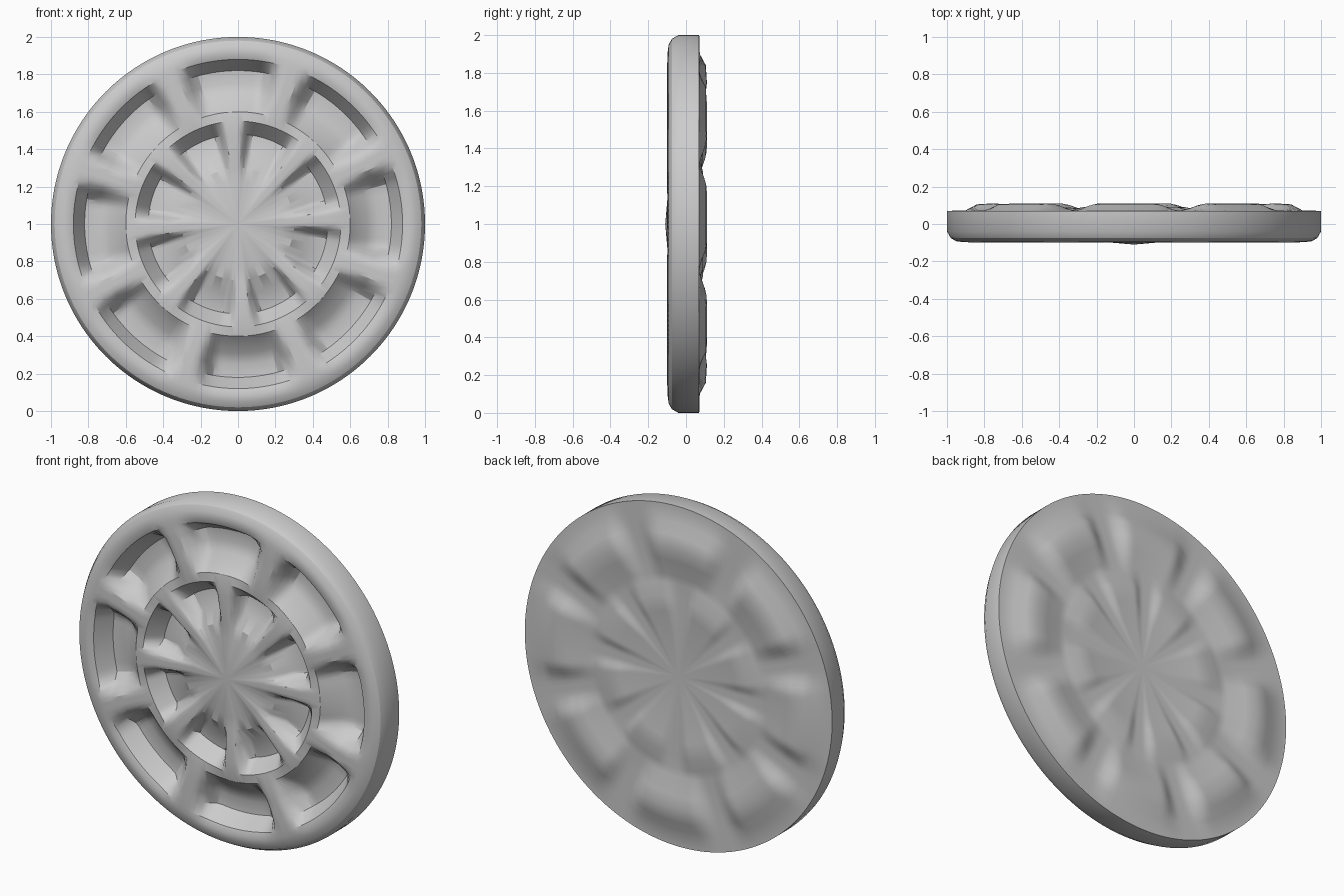
import bpy, bmesh, math

cube = bpy.data.objects.get("Cube")
if cube:
    bpy.data.objects.remove(cube, do_unlink=True)

SEGMENTS = 192
POCKETS = 8
TURN = math.radians(3)          # slight rotation of the pocket pattern
STEP = 2 * math.pi / POCKETS

# Each ring: radius, plain depth, depth in outer pocket, depth in inner pocket
FRONT = [
    (0.23, -0.085, -0.09, -0.08),
    (0.30, -0.092, -0.092, -0.075),
    (0.38, -0.098, -0.098, -0.02),
    (0.48, -0.10, -0.10, -0.01),
    (0.55, -0.10, -0.10, -0.095),
    (0.60, -0.10, -0.092, -0.10),
    (0.69, -0.10, -0.005, -0.10),
    (0.75, -0.10, 0.015, -0.10),
    (0.82, -0.10, 0.01, -0.10),
    (0.88, -0.10, -0.085, -0.10),
    (0.91, -0.098, -0.097, -0.098),
    (0.95, -0.092, -0.092, -0.092),
    (0.98, -0.075, -0.075, -0.075),
    (1.00, -0.04, -0.04, -0.04),
]
BACK = [
    (1.00, 0.07, 0.07, 0.07),
    (0.90, 0.07, 0.073, 0.07),
    (0.84, 0.07, 0.105, 0.07),
    (0.76, 0.07, 0.11, 0.07),
    (0.69, 0.07, 0.102, 0.07),
    (0.59, 0.07, 0.073, 0.07),
    (0.54, 0.07, 0.07, 0.073),
    (0.47, 0.07, 0.07, 0.09),
    (0.38, 0.07, 0.07, 0.085),
    (0.28, 0.07, 0.07, 0.072),
]


def pocket_weight(angle, offset, inner, outer):
    """1 inside a pocket, easing to 0 across its end walls."""
    d = abs((angle - TURN - offset + STEP / 2) % STEP - STEP / 2)
    t = (math.radians(outer) - d) / math.radians(outer - inner)
    t = max(0.0, min(1.0, t))
    return t * t * (3 - 2 * t)


def add_ring(bm, row):
    radius, plain, outer_depth, inner_depth = row
    ring = []
    for i in range(SEGMENTS):
        a = 2 * math.pi * i / SEGMENTS
        y = plain
        y += (outer_depth - plain) * pocket_weight(a, 0, 11, 20)
        y += (inner_depth - plain) * pocket_weight(a, STEP / 2, 10, 19)
        ring.append(bm.verts.new((radius * math.cos(a), y, 1 + radius * math.sin(a))))
    return ring


def close_centre(bm, ring, depth):
    tip = bm.verts.new((0, depth, 1))
    for i in range(SEGMENTS):
        bm.faces.new((tip, ring[i], ring[(i + 1) % SEGMENTS]))


# Disc: concentric rings from the front centre, around the rim, to the back centre
bm = bmesh.new()
rings = [add_ring(bm, row) for row in FRONT + BACK]
for a, b in zip(rings, rings[1:]):
    for i in range(SEGMENTS):
        j = (i + 1) % SEGMENTS
        bm.faces.new((a[i], b[i], b[j], a[j]))
close_centre(bm, rings[0], -0.11)
close_centre(bm, rings[-1], 0.07)
bmesh.ops.recalc_face_normals(bm, faces=bm.faces)

mesh = bpy.data.meshes.new("pocketed_disc")
bm.to_mesh(mesh)
bm.free()
disc = bpy.data.objects.new("pocketed_disc", mesh)
bpy.context.collection.objects.link(disc)

# Plain grey finish
grey = bpy.data.materials.new("light_grey")
grey.use_nodes = True
colour = (0.6, 0.6, 0.6, 1)
grey.diffuse_color = colour
grey.node_tree.nodes["Principled BSDF"].inputs["Base Color"].default_value = colour
mesh.materials.append(grey)

# Smooth surface with crisp rim edges
bpy.ops.object.select_all(action='DESELECT')
disc.select_set(True)
bpy.context.view_layer.objects.active = disc
bpy.ops.object.shade_smooth_by_angle(angle=math.radians(30))
